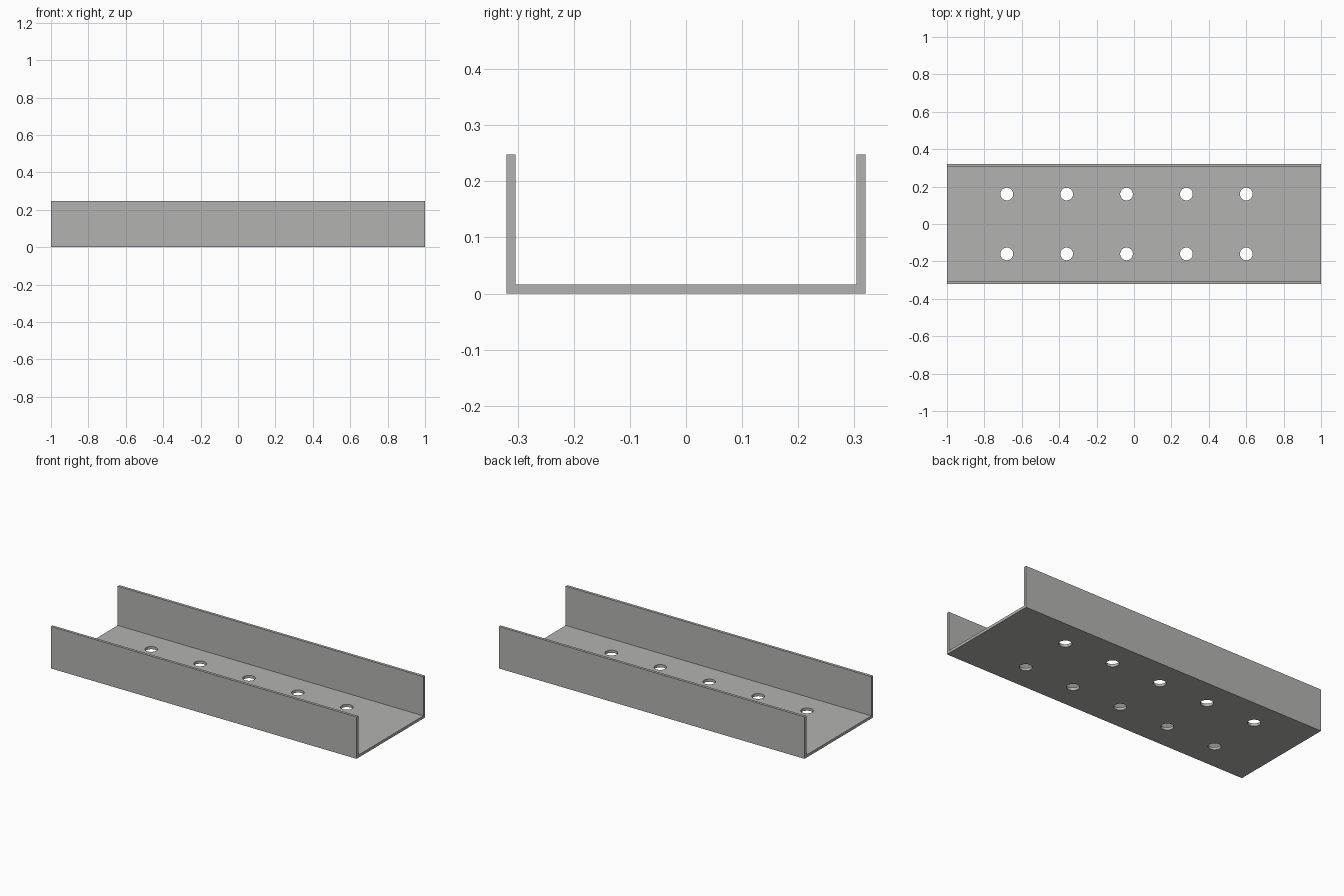
import bpy
import bmesh
from mathutils import Matrix

HALF_LENGTH, HALF_WIDTH, HEIGHT, WALL = 1.0, 0.32, 0.248, 0.016
HOLE_RADIUS, PITCH, FIRST_HOLE = 0.034, 0.32, -0.68

cube = bpy.data.objects.get("Cube")
if cube:
    bpy.data.objects.remove(cube, do_unlink=True)


def add_object(name, bm):
    bmesh.ops.recalc_face_normals(bm, faces=bm.faces)
    mesh = bpy.data.meshes.new(name)
    bm.to_mesh(mesh)
    bm.free()
    obj = bpy.data.objects.new(name, mesh)
    bpy.context.scene.collection.objects.link(obj)
    return obj


# Plain grey metal
grey = bpy.data.materials.new("grey metal")
grey.use_nodes = True
colour = (0.45, 0.45, 0.44, 1)
grey.diffuse_color = colour
grey.node_tree.nodes["Principled BSDF"].inputs["Base Color"].default_value = colour

# Channel: U-shaped profile swept along its length
inner = HALF_WIDTH - WALL
half = [(HALF_WIDTH, 0), (HALF_WIDTH, HEIGHT), (inner, HEIGHT), (inner, WALL)]
profile = half + [(-y, z) for y, z in reversed(half)]
bm = bmesh.new()
face = bm.faces.new([bm.verts.new((-HALF_LENGTH, y, z)) for y, z in profile])
swept = bmesh.ops.extrude_face_region(bm, geom=[face], use_keep_orig=True)
verts = [v for v in swept["geom"] if isinstance(v, bmesh.types.BMVert)]
bmesh.ops.translate(bm, verts=verts, vec=(2 * HALF_LENGTH, 0, 0))
channel = add_object("channel", bm)
channel.data.materials.append(grey)

# Two rows of round holes through the base
bm = bmesh.new()
for column in range(5):
    for side in (-1, 1):
        place = Matrix.Translation((FIRST_HOLE + column * PITCH, side * PITCH / 2, 0))
        bmesh.ops.create_cone(bm, cap_ends=True, segments=48, radius1=HOLE_RADIUS,
                              radius2=HOLE_RADIUS, depth=0.1, matrix=place)
cutter = add_object("hole_cutter", bm)
cutter.data.materials.append(grey)
cutter.hide_render = True
cutter.hide_set(True)

holes = channel.modifiers.new("holes", 'BOOLEAN')
holes.operation = 'DIFFERENCE'
holes.solver = 'EXACT'
holes.object = cutter

# Apply the cut, then smooth the hole walls only
bpy.context.view_layer.objects.active = channel
channel.select_set(True)
bpy.ops.object.modifier_apply(modifier=holes.name)
bpy.data.objects.remove(cutter, do_unlink=True)
bpy.ops.object.shade_smooth_by_angle()
